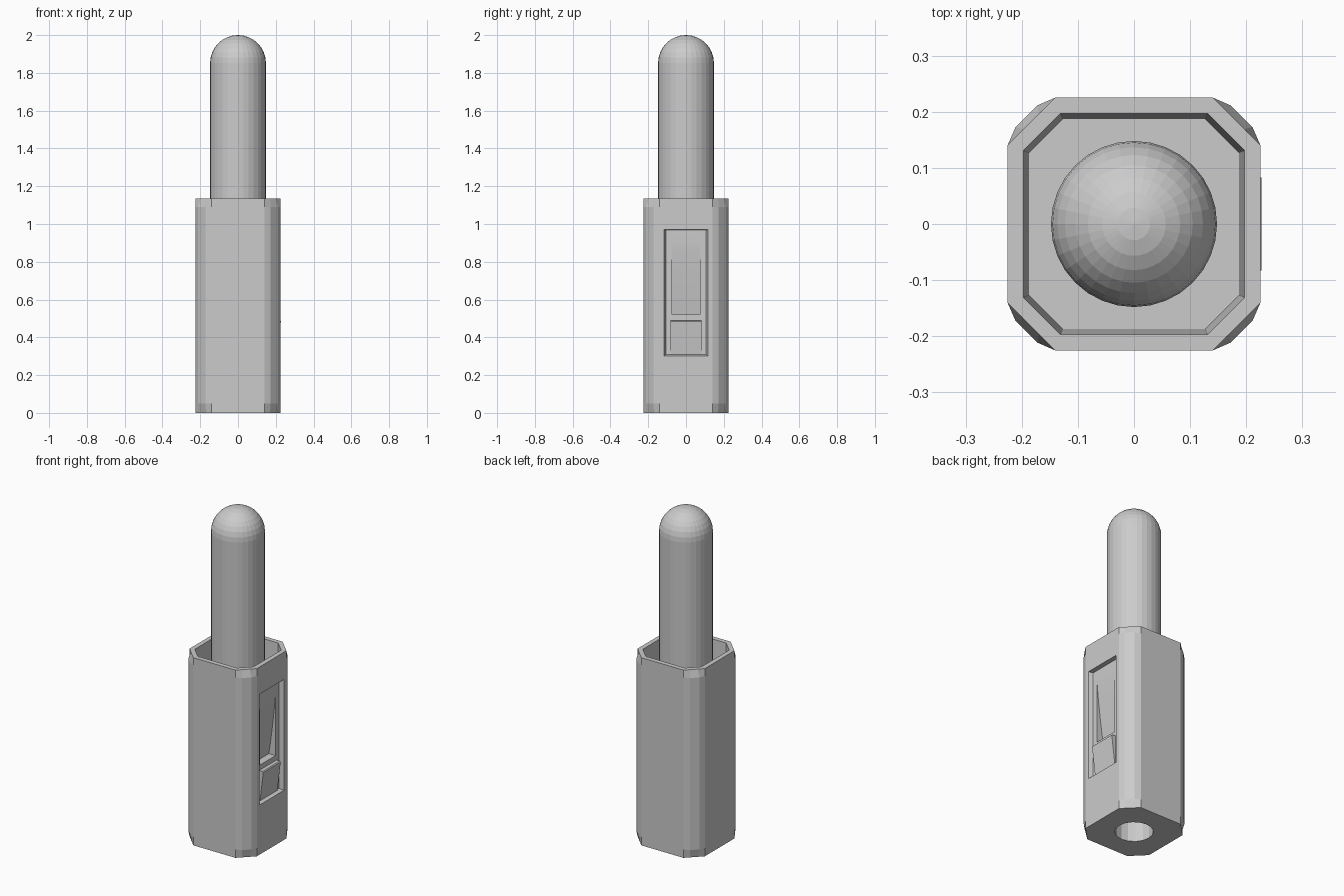
import bpy, bmesh, math

if "Cube" in bpy.data.objects:
    bpy.data.objects.remove(bpy.data.objects["Cube"], do_unlink=True)

grey = bpy.data.materials.new("plain grey")
grey.use_nodes = True
color = (0.6, 0.6, 0.6, 1)
grey.diffuse_color = color
grey.node_tree.nodes["Principled BSDF"].inputs["Base Color"].default_value = color


def loft(name, rings):
    """Closed solid through rings with equal point counts."""
    bm = bmesh.new()
    loops = [[bm.verts.new(p) for p in ring] for ring in rings]
    n = len(loops[0])
    for a, b in zip(loops, loops[1:]):
        for i in range(n):
            j = (i + 1) % n
            bm.faces.new((a[i], a[j], b[j], b[i]))
    bm.faces.new(loops[0][::-1])
    bm.faces.new(loops[-1])
    bmesh.ops.recalc_face_normals(bm, faces=bm.faces[:])
    mesh = bpy.data.meshes.new(name)
    bm.to_mesh(mesh)
    bm.free()
    mesh.materials.append(grey)
    obj = bpy.data.objects.new(name, mesh)
    bpy.context.collection.objects.link(obj)
    return obj


def four_corners(points, z):
    """Repeat one corner's points around the four quarters."""
    ring = []
    for _ in range(4):
        ring += [(x, y, z) for x, y in points]
        points = [(-y, x) for x, y in points]
    return ring


def circle(r, z, n):
    return [(r * math.cos(2 * math.pi * i / n), r * math.sin(2 * math.pi * i / n), z)
            for i in range(n)]


def side_rect(x, y, z0, z1):
    return [(x, -y, z0), (x, y, z0), (x, y, z1), (x, -y, z1)]


def cut(target, cutter):
    cutter.hide_render = True
    mod = target.modifiers.new("cut", "BOOLEAN")
    mod.operation = "DIFFERENCE"
    mod.solver = "EXACT"
    mod.object = cutter
    bpy.context.view_layer.objects.active = target
    bpy.ops.object.modifier_apply(modifier=mod.name)
    bpy.data.objects.remove(cutter, do_unlink=True)


# Body shell with softened corners, cut straight at both ends
H = 1.135
corner = [(0.225, 0.141), (0.211, 0.173), (0.173, 0.211), (0.141, 0.225)]
end = [(0.225, 0.141), (0.197, 0.169), (0.169, 0.197), (0.141, 0.225)]
body = loft("body", [four_corners(end, 0), four_corners(corner, 0.05),
                     four_corners(corner, H - 0.045), four_corners(end, H)])

# Open socket in the top, narrowing downwards
inner = [(0.187, 0.127), (0.127, 0.187)]
rim = [(0.197, 0.131), (0.131, 0.197)]
cut(body, loft("socket_cutter", [four_corners(inner, 0.9), four_corners(rim, H),
                                 four_corners(rim, H + 0.1)]))

# Round hole in the bottom
cut(body, loft("hole_cutter", [circle(0.105, -0.1, 16), circle(0.105, 0.3, 16)]))

# Shallow window on the left side with tapered edges
cut(body, loft("window_cutter", [side_rect(0.2, 0.106, 0.31, 0.967),
                                 side_rect(0.225, 0.116, 0.3, 0.97),
                                 side_rect(0.3, 0.116, 0.3, 0.97)]))

# Thumb groove that deepens downwards
steps = 8
profile = [(0.203 - 0.048 * (i / steps) ** 1.4, 0.967 - 0.447 * i / steps)
           for i in range(steps + 1)] + [(0.24, 0.52), (0.24, 0.967)]
cut(body, loft("groove_cutter", [[(x, y, z) for x, z in profile] for y in (-0.074, 0.074)]))

# Wedge button below the groove
button_profile = [(0.19, 0.305), (0.205, 0.305), (0.227, 0.485), (0.222, 0.49), (0.19, 0.49)]
loft("button", [[(x, y, z) for x, z in button_profile] for y in (-0.083, 0.083)])

# Rod with a domed tip
R, N = 0.148, 32
dome = [circle(R * math.cos(a), 2 - R + R * math.sin(a), N)
        for a in (math.pi / 2 * k / 8 for k in range(8))]
tip = [circle(0.001, 2, N)]
loft("rod", [circle(R, 0.88, N)] + dome + tip)

# Smooth only the gentle curve of the groove
bpy.ops.object.select_all(action="DESELECT")
body.select_set(True)
bpy.context.view_layer.objects.active = body
bpy.ops.object.shade_smooth_by_angle(angle=math.radians(10))
